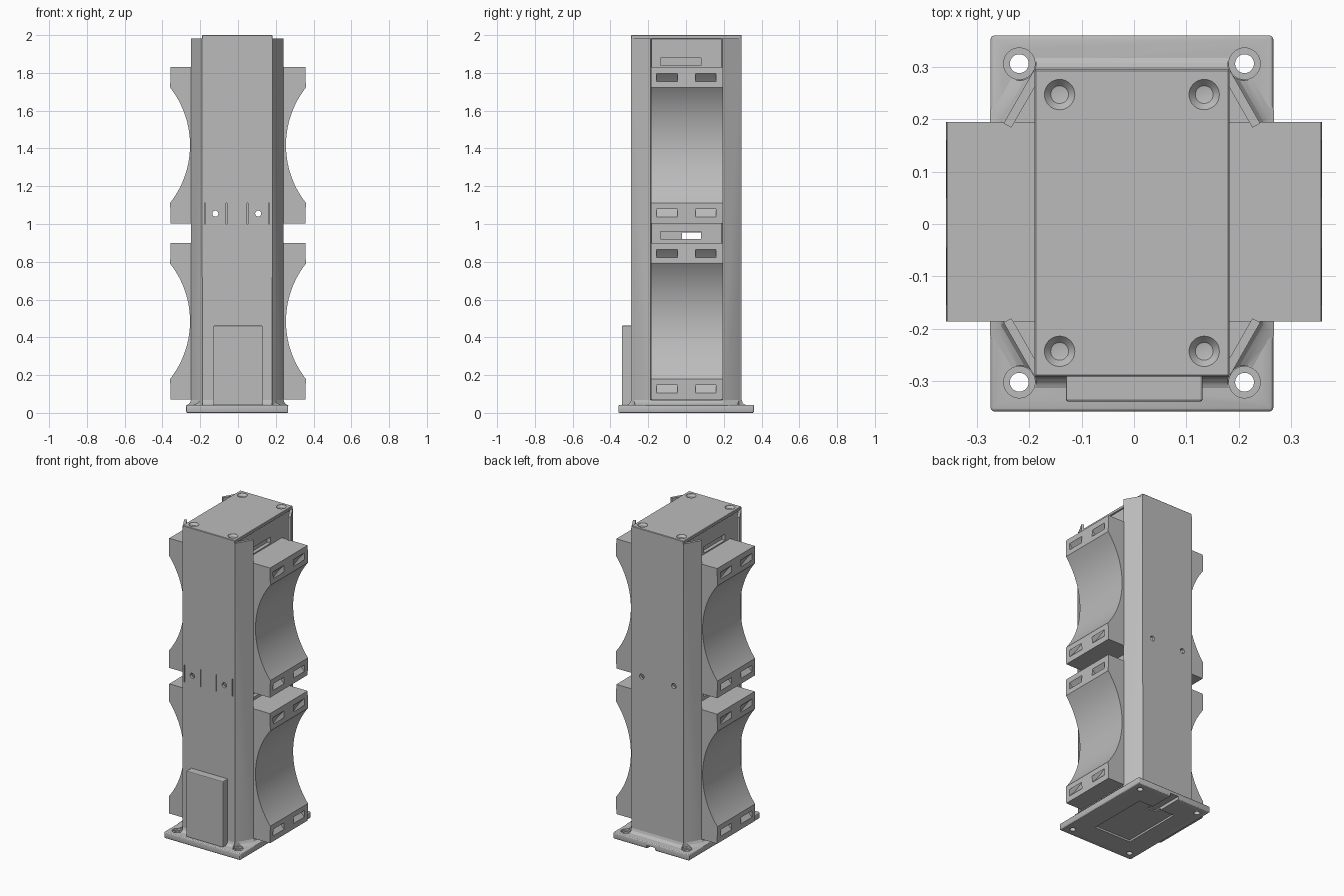
import bpy, math
from mathutils import Vector, Matrix

cube = bpy.data.objects.get("Cube")
if cube:
    bpy.data.objects.remove(cube, do_unlink=True)

grey = bpy.data.materials.new("plain grey")
grey.use_nodes = True
COLOUR = (0.5, 0.5, 0.5, 1)
grey.diffuse_color = COLOUR
grey.node_tree.nodes["Principled BSDF"].inputs["Base Color"].default_value = COLOUR

CX, CY = -0.004, 0.002      # axis of the column
SIDES = (-1, 1)


def loft(name, rings):
    """Solid through equal-length rings of 3D points."""
    n = len(rings[0])
    verts = [p for r in rings for p in r]
    faces = [list(range(n))[::-1], [len(verts) - n + i for i in range(n)]]
    for k in range(len(rings) - 1):
        for i in range(n):
            j = (i + 1) % n
            faces.append([k * n + i, k * n + j, k * n + n + j, k * n + n + i])
    me = bpy.data.meshes.new(name)
    me.from_pydata(verts, [], faces)
    me.materials.append(grey)
    ob = bpy.data.objects.new(name, me)
    bpy.context.collection.objects.link(ob)
    activate(ob)
    bpy.ops.object.mode_set(mode='EDIT')
    bpy.ops.mesh.select_all(action='SELECT')
    bpy.ops.mesh.normals_make_consistent(inside=False)
    bpy.ops.object.mode_set(mode='OBJECT')
    return ob


def activate(ob):
    bpy.ops.object.select_all(action='DESELECT')
    ob.select_set(True)
    bpy.context.view_layer.objects.active = ob


def upright(name, pts, z0, z1):
    return loft(name, [[(x, y, z) for x, y in pts] for z in (z0, z1)])


def across(name, pts, y0, y1):
    """Extrude an x-z profile along y."""
    return loft(name, [[(x, y, z) for x, z in pts] for y in (y0, y1)])


def box(name, x0, x1, y0, y1, z0, z1):
    return upright(name, [(x0, y0), (x1, y0), (x1, y1), (x0, y1)], z0, z1)


def circle(x, y, r, n=32):
    return [(x + r * math.cos(math.tau * i / n), y + r * math.sin(math.tau * i / n)) for i in range(n)]


def cut(ob, *cutters):
    for c in cutters:
        m = ob.modifiers.new("cut", 'BOOLEAN')
        m.operation, m.solver, m.object = 'DIFFERENCE', 'EXACT', c
        activate(ob)
        bpy.ops.object.modifier_apply(modifier=m.name)
        bpy.data.objects.remove(c, do_unlink=True)


def bevel(ob, width, segments=2):
    m = ob.modifiers.new("bevel", 'BEVEL')
    m.width, m.segments, m.limit_method = width, segments, 'ANGLE'
    activate(ob)
    bpy.ops.object.modifier_apply(modifier=m.name)


def smooth(ob):
    activate(ob)
    bpy.ops.object.shade_smooth_by_angle(angle=math.radians(25))


CORNERS = [(sx, sy) for sx in SIDES for sy in SIDES]

# Base plate with counterbored holes, cable notch and underside recess
base = box("base_plate", CX - 0.27, CX + 0.27, -0.358, 0.36, 0, 0.042)
bevel(base, 0.008, 3)
for sx, sy in CORNERS:
    x, y = CX + 0.215 * sx, CY + 0.304 * sy
    cut(base, upright("hole", circle(x, y, 0.018), -0.1, 0.1),
        upright("counterbore", circle(x, y, 0.03), 0.03, 0.1))
cut(base, box("notch", CX - 0.03, CX + 0.03, 0.15, 0.4, -0.1, 0.02),
    box("recess", CX - 0.13, CX + 0.13, -0.2, 0.2, -0.1, 0.012))
smooth(base)


def clear_screws(ob):
    """Screwdriver clearance grooves at the column corners."""
    for sx, sy in CORNERS:
        cut(ob, upright("groove", circle(CX + 0.215 * sx, CY + 0.304 * sy, 0.032), 0.03, 0.72))


# Flared foot around the column
half = [(0.245, -0.19), (0.245, 0.19), (0.186, 0.293)]
outline = half + [(-x, -y) for x, y in half]
outline = [half[0], half[1], half[2], (-0.186, 0.293), (-0.245, 0.19), (-0.245, -0.19), (-0.186, -0.293), (0.186, -0.293)]
foot_rings = []
for grow, z in ((0.026, 0.04), (0.013, 0.046), (0.005, 0.054), (0.0, 0.068)):
    foot_rings.append([(CX + x + math.copysign(grow, x), CY + y + math.copysign(grow, y), z) for x, y in outline])
foot = loft("flared_foot", foot_rings)
clear_screws(foot)
smooth(foot)

# Front and back channels with angled flanges
right_half = [(0.176, -0.276), (0.230, -0.182), (0.245, -0.19), (0.186, -0.293)]
profile = right_half + [(-x, y) for x, y in reversed(right_half)]
for label, s in (("front", 1), ("back", -1)):
    channel = upright(label + "_channel", [(CX + x, CY + y * s) for x, y in profile], 0.04, 1.983)
    for hx in (-0.12, 0.107):
        hole = loft("screw_hole", [[(x, y, z) for x, z in circle(hx, 1.055, 0.016, 24)]
                                   for y in (CY - s * 0.4, CY - s * 0.2)])
        cut(channel, hole)
    if s == 1:
        for sx in (-0.175, -0.06, 0.05, 0.165):
            cut(channel, box("slit", sx - 0.0025, sx + 0.0025, -0.31, -0.26, 1.0, 1.11))
    clear_screws(channel)
    smooth(channel)

# Side walls with cable openings between the holders
for label, s in (("left", 1), ("right", -1)):
    xa, xb = sorted((CX + s * 0.13, CX + s * 0.178))
    wall = box(label + "_wall", xa, xb, CY - 0.277, CY + 0.277, 0.04, 1.983)
    mid, out = CX + s * 0.155, CX + s * 0.2
    xc, xd = sorted((mid, out))
    for z in (0.92, 1.84):
        cut(wall, box("pocket", xc, xd, -0.135, 0.08, z, z + 0.04))
    cut(wall, box("opening", xa - 0.1, xb + 0.1, -0.02, 0.08, 0.92, 0.955))

# Top cap with countersunk screw holes
cap = box("top_cap", CX - 0.186, CX + 0.186, CY - 0.293, CY + 0.293, 1.98, 2.0)
bevel(cap, 0.003, 1)
for sx, sy in CORNERS:
    x, y = CX + 0.138 * sx, CY + 0.245 * sy
    sink = [[(px, py, z) for px, py in circle(x, y, r)]
            for r, z in ((0.013, 1.984), (0.017, 1.985), (0.029, 1.999), (0.029, 2.02))]
    cut(cap, loft("countersink", sink))
smooth(cap)

# Front cover panel
panel = box("front_panel", -0.13, 0.131, -0.339, -0.285, 0.04, 0.462)
bevel(panel, 0.005)


def arc(cx, cz, r, limit, n):
    return [(cx + r * math.cos(a), cz + r * math.sin(a))
            for a in (math.pi - limit + 2 * limit * i / n for i in range(n + 1))]


# Cradle holders: concave blocks with curved strap channels
RADIUS, AXIS_X = 0.495, 0.749
for row, z0 in (("lower", 0.07), ("upper", 1.002)):
    for side, s in (("left", 1), ("right", -1)):
        zc, top = z0 + 0.415, z0 + 0.83
        reach = math.asin(0.305 / RADIUS)
        pts = [(0.17, top), (0.357, top)] + arc(AXIS_X, zc, RADIUS, reach, 40) + [(0.357, z0), (0.17, z0)]
        holder = across(f"{row}_{side}_holder", [(s * x, z) for x, z in pts], -0.186, 0.195)
        for y in (-0.1, 0.105):
            span = 0.85
            ring = arc(AXIS_X, zc, 0.545, span, 40) + arc(AXIS_X, zc, 0.516, span, 40)[::-1]
            cut(holder, across("strap_slot", [(s * x, z) for x, z in ring], y - 0.055, y + 0.055))
        smooth(holder)
